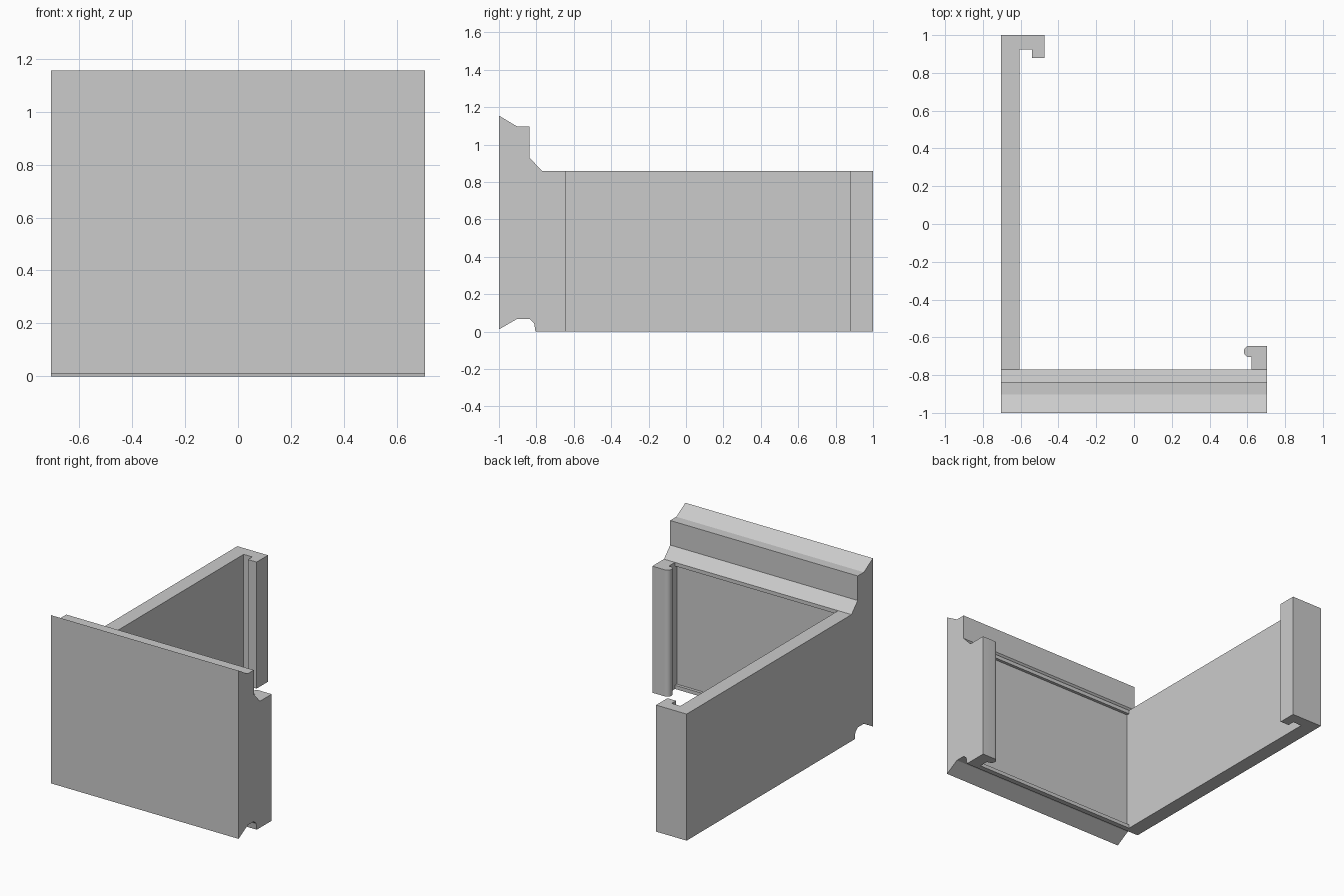
import bpy
import bmesh
import math

cube = bpy.data.objects.get("Cube")
if cube:
    bpy.data.objects.remove(cube, do_unlink=True)

grey = bpy.data.materials.new("light grey")
grey.use_nodes = True
grey.diffuse_color = (0.6, 0.6, 0.6, 1)
bsdf = next(n for n in grey.node_tree.nodes if n.type == "BSDF_PRINCIPLED")
bsdf.inputs["Base Color"].default_value = grey.diffuse_color

HALF = 0.705     # half width of the front panel
WALL_TOP = 0.86  # height of the wall and clips
INNER = -0.77    # back face of the front panel
RECESS = -0.79   # shallow recess in that face
LIP = 0.025      # lip above and below the recess


def extrude(name, points, vector, smooth=False):
    """Make a prism by sweeping a closed outline along a vector."""
    bm = bmesh.new()
    face = bm.faces.new([bm.verts.new(p) for p in points])
    swept = bmesh.ops.extrude_face_region(bm, geom=[face], use_keep_orig=True)
    verts = [g for g in swept["geom"] if isinstance(g, bmesh.types.BMVert)]
    bmesh.ops.translate(bm, verts=verts, vec=vector)
    bmesh.ops.recalc_face_normals(bm, faces=bm.faces[:])
    mesh = bpy.data.meshes.new(name)
    bm.to_mesh(mesh)
    bm.free()
    mesh.materials.append(grey)
    obj = bpy.data.objects.new(name, mesh)
    bpy.context.collection.objects.link(obj)
    if smooth:
        bpy.ops.object.select_all(action="DESELECT")
        obj.select_set(True)
        bpy.context.view_layer.objects.active = obj
        bpy.ops.object.shade_smooth_by_angle(angle=math.radians(30))
    return obj


def upright(name, outline, smooth=False):
    """Raise a plan outline to the wall height."""
    return extrude(name, [(x, y, 0) for x, y in outline], (0, 0, WALL_TOP), smooth)


# Front panel: moulded section with matching top and bottom edges
section = [
    (-1, 0.012), (-0.903, 0.068), (-0.837, 0.068), (-0.812, 0.045), (-0.805, 0),
    (INNER, 0), (INNER, LIP), (RECESS, LIP),
    (RECESS, WALL_TOP - LIP), (INNER, WALL_TOP - LIP), (INNER, WALL_TOP),
    (-0.837, 0.93), (-0.837, 1.097), (-0.903, 1.097), (-1, 1.155),
]
extrude("front_panel", [(-HALF, y, z) for y, z in section], (2 * HALF, 0, 0))

# Side wall with a hooked channel at its far end
upright("side_wall", [
    (-HALF, RECESS), (-0.605, RECESS), (-0.605, 0.925), (-0.54, 0.925),
    (-0.54, 0.878), (-0.475, 0.878), (-0.475, 1), (-HALF, 1),
])

# Clip post with a rounded bead that fits such a channel
radius = 0.03
bead = []
for i in range(13):
    a = math.radians(90 + 15 * i)
    bead.append((0.612 + radius * math.cos(a), -0.675 + radius * math.sin(a)))
upright("clip_post", [(HALF, RECESS), (HALF, -0.645)] + bead
        + [(0.622, -0.705), (0.622, RECESS)], smooth=True)
